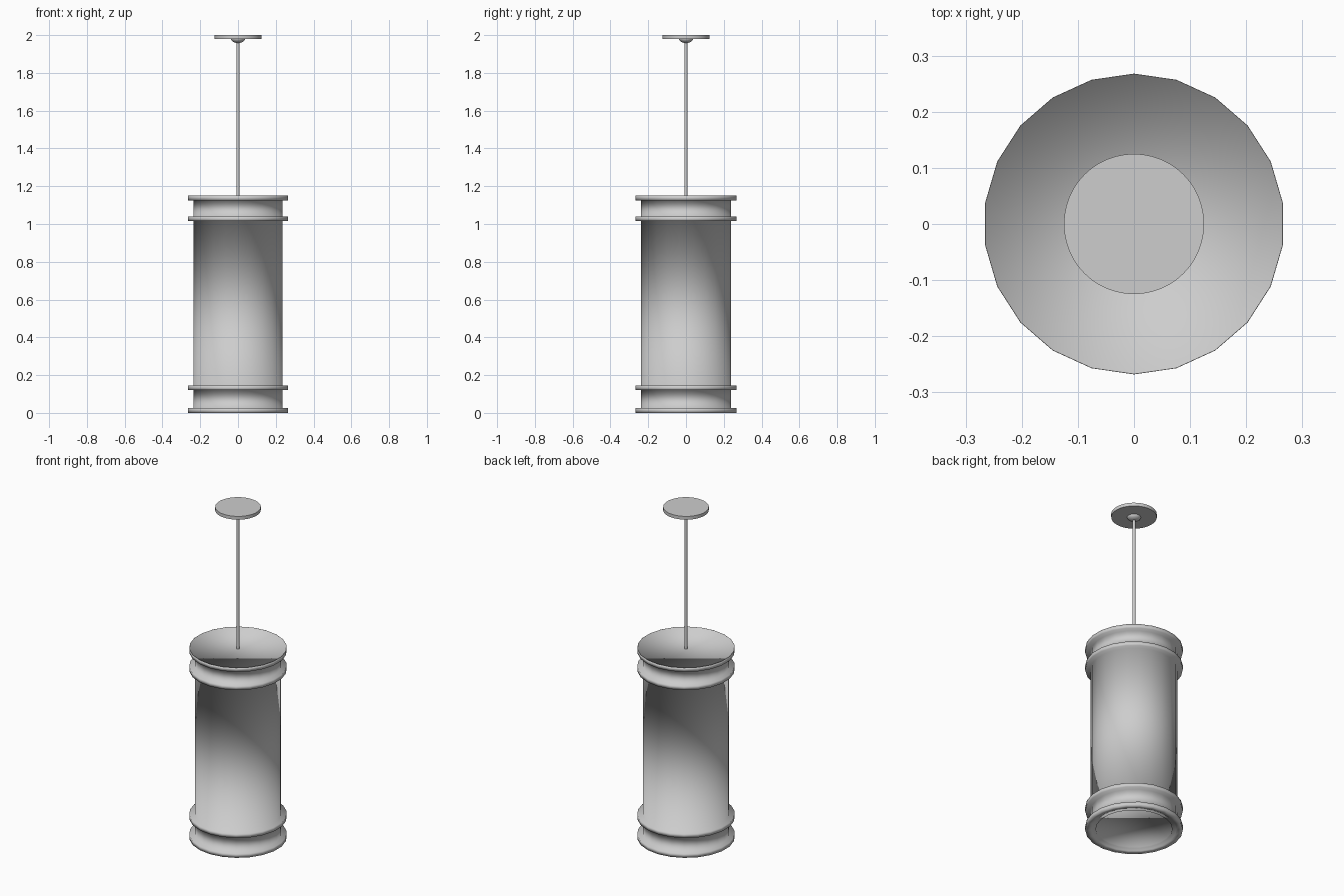
import bpy, bmesh, math

cube = bpy.data.objects.get("Cube")
if cube:
    bpy.data.objects.remove(cube, do_unlink=True)

grey = bpy.data.materials.new("plain grey")
grey.use_nodes = True
GREY = (0.61, 0.61, 0.61, 1)
grey.diffuse_color = GREY
grey.node_tree.nodes["Principled BSDF"].inputs["Base Color"].default_value = GREY


def lathe(name, profile, sides, smooth_angle=35):
    """Turn a (radius, z) profile, bottom to top, round the z axis and cap both ends."""
    bm = bmesh.new()
    steps = [2 * math.pi * i / sides for i in range(sides)]
    rings = [[bm.verts.new((r * math.sin(a), r * math.cos(a), z)) for a in steps]
             for r, z in profile]
    for low, high in zip(rings, rings[1:]):
        for i in range(sides):
            j = (i + 1) % sides
            bm.faces.new((low[i], low[j], high[j], high[i]))
    bm.faces.new(rings[0])
    bm.faces.new(rings[-1])
    bmesh.ops.recalc_face_normals(bm, faces=bm.faces)
    mesh = bpy.data.meshes.new(name)
    bm.to_mesh(mesh)
    bm.free()
    mesh.materials.append(grey)
    obj = bpy.data.objects.new(name, mesh)
    bpy.context.collection.objects.link(obj)
    bpy.ops.object.select_all(action="DESELECT")
    obj.select_set(True)
    bpy.context.view_layer.objects.active = obj
    bpy.ops.object.shade_smooth_by_angle(angle=math.radians(smooth_angle))


SHADE_R, BAND_R, BAND_H, TOP = 0.238, 0.268, 0.025, 1.15


def band(z):
    """Profile of one band standing out from the drum."""
    return [(SHADE_R, z), (BAND_R, z), (BAND_R, z + BAND_H), (SHADE_R, z + BAND_H)]


# Shade: recessed diffuser, bottom band, drum with two bands, top rim with a shallow lid
diffuser = [(0.21, 0.012), (0.21, 0.004), (0.235, 0.004), (0.235, 0)]
lid = [(BAND_R - 0.001, TOP), (BAND_R - 0.002, TOP - 0.008)]
profile = diffuser + band(0)[1:] + band(0.12) + band(1.015) + band(TOP - BAND_H)[:3] + lid
lathe("shade", profile, 22, smooth_angle=180)

# Hanging rod, knob and ceiling canopy
lathe("rod", [(0.008, TOP - 0.012), (0.008, 1.97)], 16)
lathe("canopy", [(0.125, 1.98), (0.125, 2)], 48)
dome = [(0.038 * math.sin(t * math.pi / 12), 1.982 - 0.024 * math.cos(t * math.pi / 12))
        for t in range(1, 7)]
lathe("canopy_knob", dome, 24)
